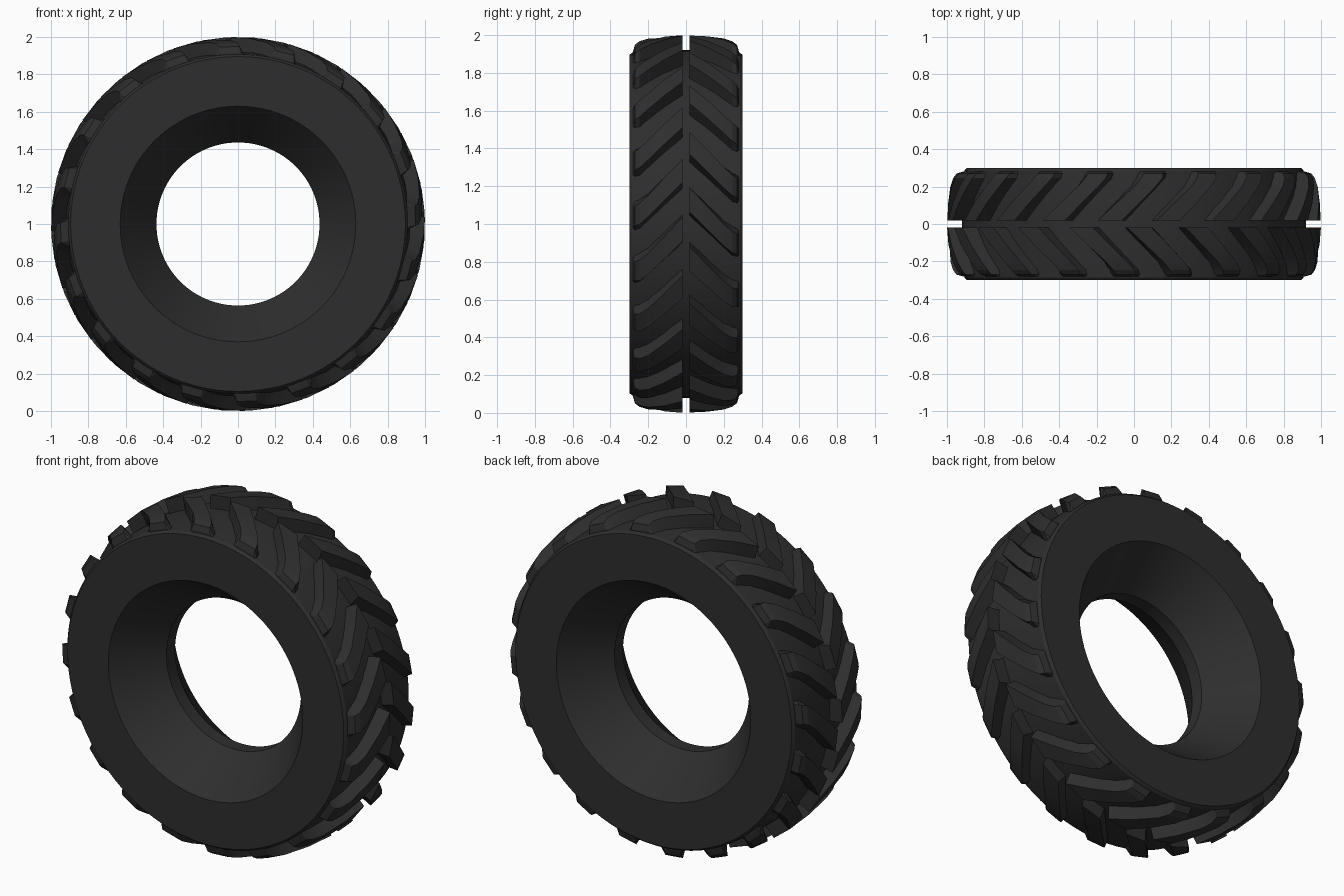
import bpy, bmesh, math
from mathutils import Matrix

cube = bpy.data.objects.get("Cube")
if cube:
    bpy.data.objects.remove(cube, do_unlink=True)

SEGMENTS = 96
LUGS = 20
STEP = 2 * math.pi / LUGS

rubber = bpy.data.materials.new("black rubber")
rubber.use_nodes = True
color = (0.027, 0.027, 0.027, 1)
rubber.diffuse_color = color
bsdf = rubber.node_tree.nodes["Principled BSDF"]
bsdf.inputs["Base Color"].default_value = color
bsdf.inputs["Roughness"].default_value = 0.8


def polar(r, y, angle):
    """Point at radius r around the axle, which runs along y."""
    return (r * math.cos(angle), y, 1 + r * math.sin(angle))


def finish(name, bm):
    bmesh.ops.recalc_face_normals(bm, faces=bm.faces)
    mesh = bpy.data.meshes.new(name)
    bm.to_mesh(mesh)
    bm.free()
    mesh.materials.append(rubber)
    obj = bpy.data.objects.new(name, mesh)
    bpy.context.collection.objects.link(obj)
    return obj


def loft(bm, rings, closed):
    """Skin a list of closed vertex rings; cap the ends unless closed."""
    n = len(rings[0])
    pairs = list(zip(rings, rings[1:]))
    if closed:
        pairs.append((rings[-1], rings[0]))
    for a, b in pairs:
        for i in range(n):
            j = (i + 1) % n
            bm.faces.new((a[i], a[j], b[j], b[i]))
    if not closed:
        bm.faces.new(rings[0])
        bm.faces.new(rings[-1])


# Tyre body: mirrored half profile (y, radius) swept around the axle
half = [(0.04, 0.436), (0.30, 0.63), (0.30, 0.895), (0.285, 0.907), (0.15, 0.92)]
profile = half + [(-y, r) for y, r in reversed(half)]
bm = bmesh.new()
rings = []
for s in range(SEGMENTS):
    angle = 2 * math.pi * s / SEGMENTS
    rings.append([bm.verts.new(polar(r, y, angle)) for y, r in profile])
loft(bm, rings, True)
body = finish("tyre_body", bm)

# Lug sections: y, top radius, angle of centre, half width on top, half width at base
sections = [
    (0.018, 1.0, 0.13, 0.065, 0.085),
    (0.11, 0.994, 0.035, 0.062, 0.085),
    (0.20, 0.982, -0.06, 0.058, 0.085),
    (0.245, 0.968, -0.10, 0.058, 0.095),
    (0.27, 0.95, -0.11, 0.055, 0.095),
    (0.28, 0.915, -0.115, 0.06, 0.09),
]


def tread(name, side, phase):
    """One ring of slanted lugs on one side of the centre groove."""
    bm = bmesh.new()
    for k in range(LUGS):
        rings = []
        for y, r, shift, top, base in sections:
            a = k * STEP + phase + shift
            corners = [(0.89, -base), (r, -top), (r, top), (0.89, base)]
            rings.append([bm.verts.new(polar(cr, side * y, a + da)) for cr, da in corners])
        loft(bm, rings, False)
    return finish(name, bm)


back_tread = tread("back_tread_lugs", 1, 0)
front_tread = tread("front_tread_lugs", -1, STEP / 2)

# Smooth the rounded surfaces, keep the corners sharp
for obj, limit in ((body, 20), (back_tread, 12), (front_tread, 12)):
    bpy.ops.object.select_all(action="DESELECT")
    obj.select_set(True)
    bpy.context.view_layer.objects.active = obj
    bpy.ops.object.shade_smooth_by_angle(angle=math.radians(limit))
